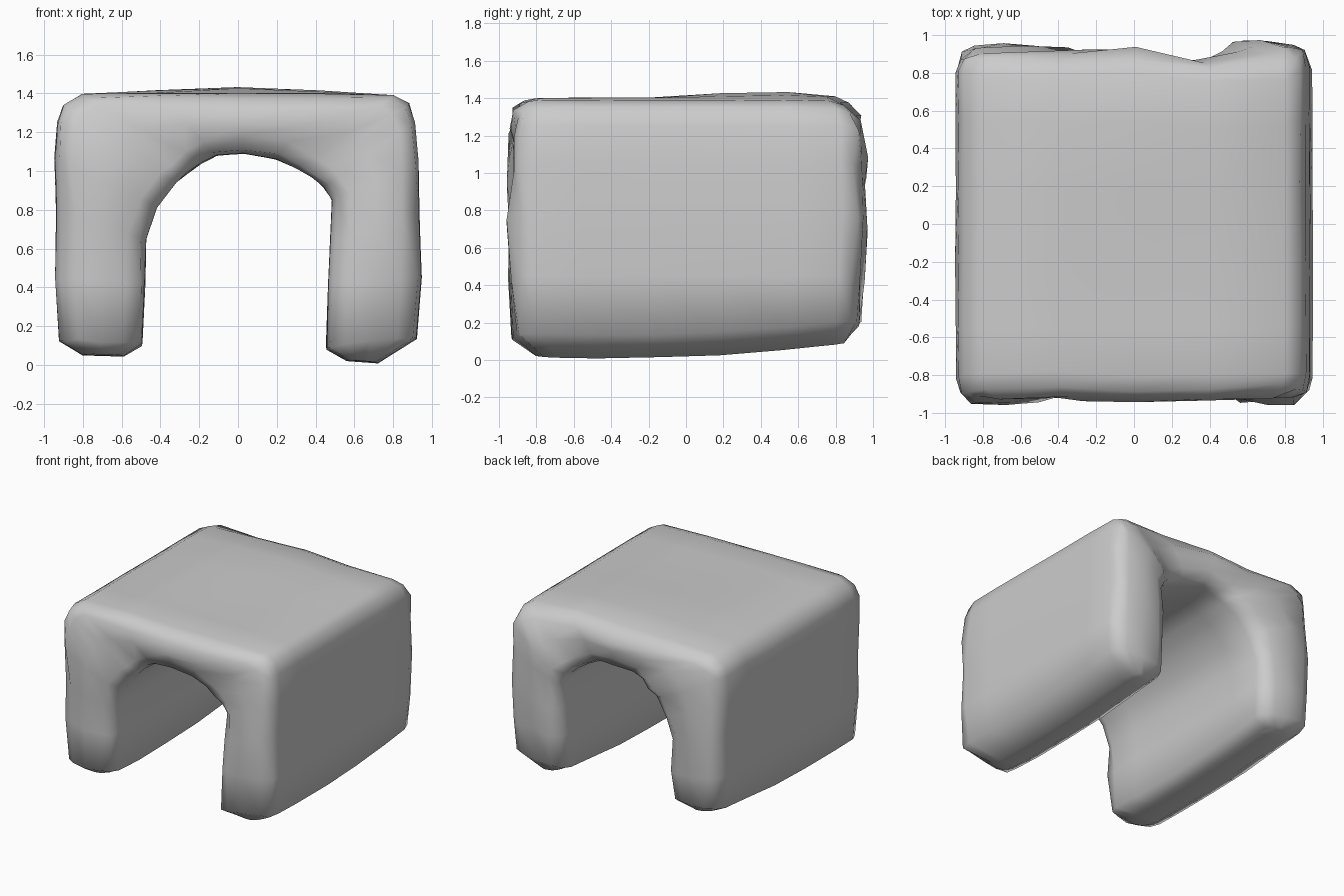
import bpy, bmesh, random
from mathutils import Vector

if "Cube" in bpy.data.objects:
    bpy.data.objects.remove(bpy.data.objects["Cube"])

random.seed(4)

# Stations along the arch: outer (x, z), inner (x, z), front y, back y
STATIONS = [
    ((-0.80, 0.07), (-0.59, 0.065), -0.82, 0.84),
    ((-0.92, 0.14), (-0.495, 0.12), -0.92, 0.92),
    ((-0.94, 0.45), (-0.48, 0.42), -0.93, 0.93),
    ((-0.935, 0.78), (-0.475, 0.65), -0.94, 0.94),
    ((-0.945, 1.07), (-0.42, 0.81), -0.94, 0.93),
    ((-0.93, 1.25), (-0.32, 0.94), -0.93, 0.93),
    ((-0.90, 1.34), (-0.26, 0.99), -0.92, 0.92),
    ((-0.80, 1.395), (-0.19, 1.04), -0.91, 0.91),
    ((-0.42, 1.40), (-0.11, 1.08), -0.91, 0.90),
    ((0.00, 1.40), (0.03, 1.09), -0.93, 0.92),
    ((0.42, 1.40), (0.20, 1.06), -0.92, 0.87),
    ((0.80, 1.39), (0.31, 1.01), -0.91, 0.89),
    ((0.88, 1.35), (0.38, 0.97), -0.91, 0.92),
    ((0.91, 1.25), (0.44, 0.92), -0.91, 0.95),
    ((0.93, 1.05), (0.485, 0.85), -0.92, 0.95),
    ((0.935, 0.78), (0.475, 0.65), -0.94, 0.96),
    ((0.945, 0.45), (0.465, 0.42), -0.94, 0.94),
    ((0.92, 0.15), (0.455, 0.10), -0.92, 0.93),
    ((0.72, 0.03), (0.56, 0.04), -0.80, 0.84),
]
# Rounded corner: depth from the face, distance from the end
CORNER = [(0.0, 0.12), (0.025, 0.045), (0.10, 0.0)]
SPANS = [0.2, 0.4, 0.6, 0.8]


def cross_section(outer, inner, yf, yb):
    """Closed loop of a rounded slab between the outer and inner points."""
    o = Vector((outer[0], 0, outer[1]))
    i = Vector((inner[0], 0, inner[1]))
    thick = (i - o).length
    direction = (i - o) / thick
    k = min(1.0, thick / 0.35)
    loop = [(0, yf + (yb - yf) * t) for t in SPANS]
    loop += [(d * k, yb - e) for d, e in CORNER]
    loop.append((thick / 2, yb + 0.01))
    loop += [(thick - d * k, yb - e) for d, e in reversed(CORNER)]
    loop += [(thick, yf + (yb - yf) * t) for t in reversed(SPANS)]
    loop += [(thick - d * k, yf + e) for d, e in CORNER]
    loop.append((thick / 2, yf - 0.01))
    loop += [(d * k, yf + e) for d, e in reversed(CORNER)]
    return [o + direction * d + Vector((0, y, 0)) for d, y in loop]


def soften(p):
    """Crown the roof, droop its back edge, tilt the feet, and roughen."""
    if p.z > 1.3:
        p.z += 0.045 * max(0, 1 - abs(p.x) / 0.75) * max(0, 1 - abs(p.y - 0.4) / 0.6)
        p.z -= 0.1 * max(0, p.y - 0.74)
    if p.z < 0.2:
        p.z += 0.05 * (p.y + 0.4) ** 2 - 0.02
    rough = 0.016 if abs(p.y) > 0.85 else 0.006
    p += Vector([random.uniform(-rough, rough) * s for s in (0.5, 1.2, 0.5)])
    p.z = max(p.z, 0)
    return p


# Sweep the slab section along the arch
bm = bmesh.new()
rings = [[bm.verts.new(soften(p)) for p in cross_section(*s)] for s in STATIONS]
n = len(rings[0])
for a, b in zip(rings, rings[1:]):
    for j in range(n):
        bm.faces.new((a[j], a[(j + 1) % n], b[(j + 1) % n], b[j]))

# Soles of the feet
for ring in (rings[0], rings[-1]):
    bm.faces.new(ring)

bmesh.ops.recalc_face_normals(bm, faces=bm.faces)
bmesh.ops.triangulate(bm, faces=[f for f in bm.faces if len(f.verts) > 4])

mesh = bpy.data.meshes.new("arched_block")
bm.to_mesh(mesh)
bm.free()
for poly in mesh.polygons:
    poly.use_smooth = True
block = bpy.data.objects.new("arched_block", mesh)
bpy.context.collection.objects.link(block)
